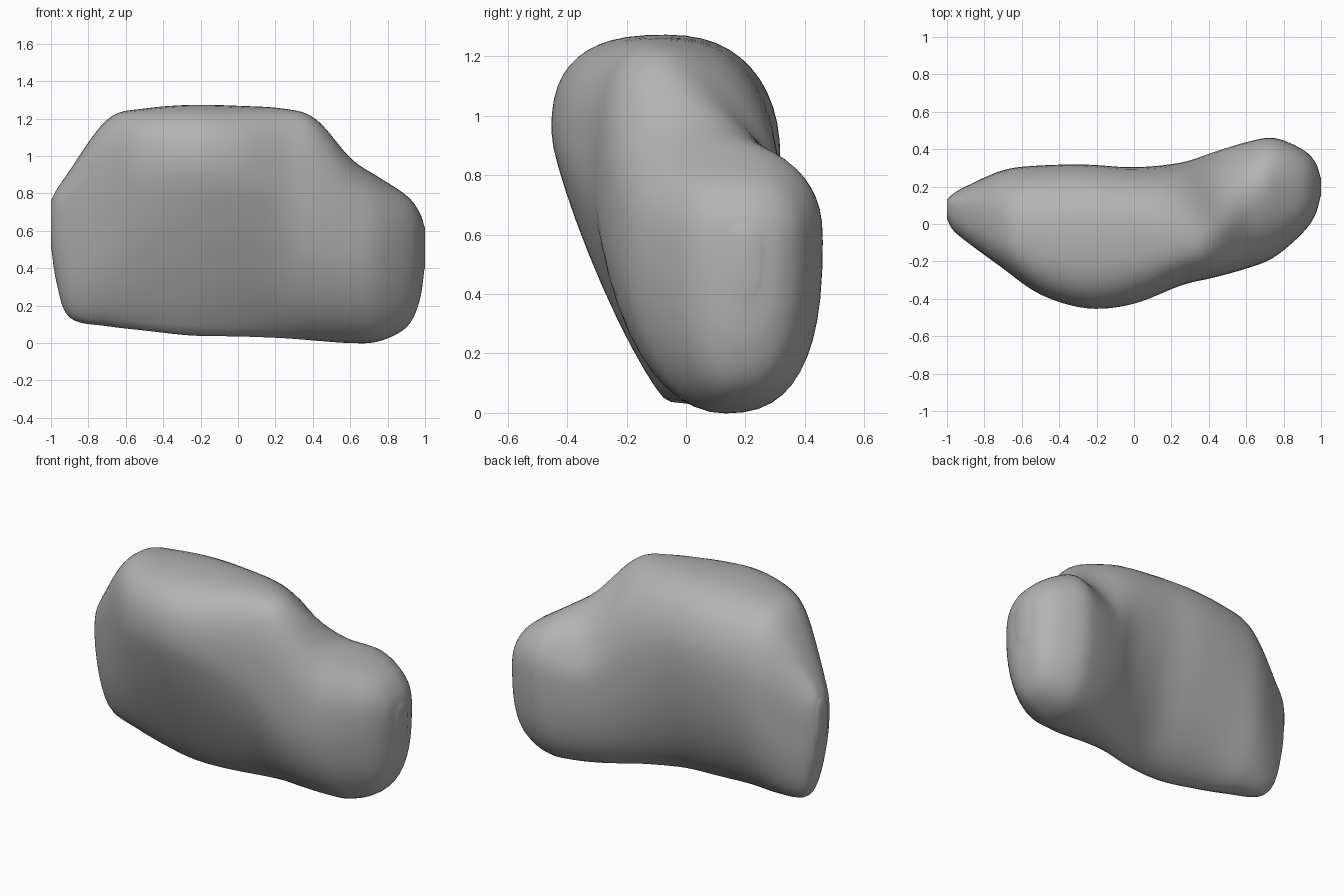
import bpy
import bmesh
from math import sin, cos, pi, exp

default_cube = bpy.data.objects.get("Cube")
if default_cube:
    bpy.data.objects.remove(default_cube, do_unlink=True)

# Stations along the boulder:
# x, bottom z, top z, bottom y, front y, back y, top y, front bulge z, back bulge z
STATIONS = [
    (-1.0, .52, .76, .08, .03, .13, .09, .62, .65),
    (-.97, .32, .82, .08, -.03, .16, .09, .65, .65),
    (-.9, .13, .92, .07, -.09, .2, .06, .7, .65),
    (-.7, .085, 1.2, .02, -.24, .29, -.02, .87, .75),
    (-.5, .06, 1.255, -.03, -.38, .315, -.05, .93, .82),
    (-.25, .032, 1.275, -.06, -.455, .32, -.06, .94, .85),
    (0, .028, 1.27, -.04, -.43, .305, -.06, .9, .82),
    (.25, .02, 1.255, .04, -.33, .33, -.07, .8, .7),
    (.42, .008, 1.2, .09, -.29, .385, -.07, .68, .62),
    (.6, -.004, .99, .12, -.24, .44, .02, .58, .6),
    (.75, .004, .89, .13, -.18, .462, .17, .55, .6),
    (.9, .08, .79, .15, -.05, .4, .2, .53, .58),
    (.97, .22, .7, .17, .05, .33, .2, .52, .56),
    (1.0, .42, .61, .2, .16, .24, .2, .52, .55),
]
STEPS = 6
QUARTER = 12


def slope(i, k):
    a, b = max(i - 1, 0), min(i + 1, len(STATIONS) - 1)
    return (STATIONS[b][k] - STATIONS[a][k]) / (b - a)


def blend(i, t):
    """Smoothly interpolate every value between two stations."""
    a, b = STATIONS[i], STATIONS[i + 1]
    return [(2*t**3 - 3*t*t + 1) * a[k] + (3*t*t - 2*t**3) * b[k]
            + (t**3 - 2*t*t + t) * slope(i, k) + (t**3 - t*t) * slope(i + 1, k)
            for k in range(len(a))]


def section(values):
    """Closed outline made of four superellipse quarters."""
    x, low, high, y_low, y_front, y_back, y_high, z_front, z_back = values
    # The ends are boxy below, the middle is wedge shaped
    boxy = 1 / (1 + exp(-10 * (abs(x + 0.2) - 0.5)))
    # The back shoulder is cut away where the low lobe meets the body
    shoulder = 2.3 - 0.9 * exp(-((x - 0.46) / 0.2) ** 2)
    quarters = [
        (y_low, low, y_front, z_front, 1.2 + 0.8 * boxy, False),
        (y_high, high, y_front, z_front, 2.7, True),
        (y_high, high, y_back, z_back, shoulder, False),
        (y_low, low, y_back, z_back, 1.9 + 0.8 * boxy, True),
    ]
    points = []
    for y_pole, z_pole, y_side, z_side, power, backwards in quarters:
        for j in range(QUARTER):
            a = (QUARTER - j if backwards else j) / QUARTER * pi / 2
            u = max(sin(a), 0) ** (2 / power)
            v = max(cos(a), 0) ** (2 / power)
            points.append((x, y_pole + (y_side - y_pole) * u,
                           z_side + (z_pole - z_side) * v))
    return points


# Loft the outlines into one closed body
bm = bmesh.new()
rows = [blend(i, s / STEPS) for i in range(len(STATIONS) - 1) for s in range(STEPS)]
rows.append(list(STATIONS[-1]))
rings = [[bm.verts.new(p) for p in section(row)] for row in rows]
count = 4 * QUARTER
for a, b in zip(rings, rings[1:]):
    for j in range(count):
        k = (j + 1) % count
        bm.faces.new((a[j], a[k], b[k], b[j]))
bm.faces.new(rings[0])
bm.faces.new(rings[-1])

# Soften the surface
for _ in range(3):
    bmesh.ops.smooth_vert(bm, verts=bm.verts[:], factor=0.5,
                          use_axis_x=False, use_axis_y=True, use_axis_z=True)
bmesh.ops.recalc_face_normals(bm, faces=bm.faces[:])

mesh = bpy.data.meshes.new("boulder")
bm.to_mesh(mesh)
bm.free()
boulder = bpy.data.objects.new("boulder", mesh)
bpy.context.collection.objects.link(boulder)

# Stone colour
stone = bpy.data.materials.new("stone grey")
stone.use_nodes = True
stone.diffuse_color = (0.45, 0.45, 0.45, 1)
stone.node_tree.nodes["Principled BSDF"].inputs["Base Color"].default_value = (0.45, 0.45, 0.45, 1)
mesh.materials.append(stone)

# Smooth shading
bpy.context.view_layer.objects.active = boulder
boulder.select_set(True)
bpy.ops.object.shade_smooth_by_angle(angle=pi / 3)
